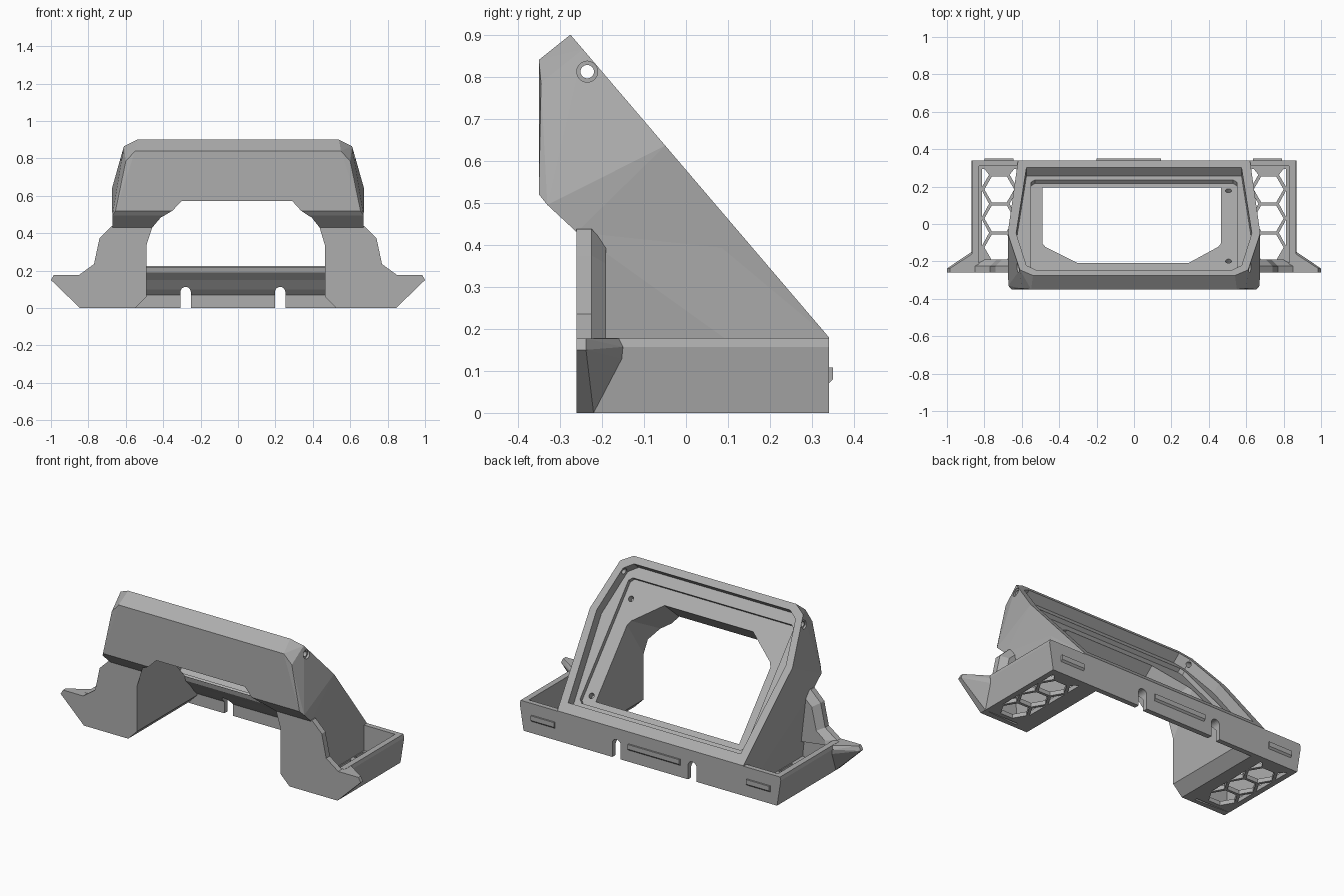
import bpy, bmesh, math
from mathutils import Vector

cube = bpy.data.objects.get("Cube")
if cube:
    bpy.data.objects.remove(cube, do_unlink=True)

grey = bpy.data.materials.new("plain grey")
grey.use_nodes = True
grey.diffuse_color = (0.42, 0.42, 0.42, 1)
grey.node_tree.nodes["Principled BSDF"].inputs["Base Color"].default_value = (0.42, 0.42, 0.42, 1)


def finish(name, bm):
    bmesh.ops.recalc_face_normals(bm, faces=bm.faces)
    mesh = bpy.data.meshes.new(name)
    bm.to_mesh(mesh)
    bm.free()
    mesh.materials.append(grey)
    obj = bpy.data.objects.new(name, mesh)
    bpy.context.collection.objects.link(obj)
    return obj


def hull(name, points):
    bm = bmesh.new()
    for p in points:
        bm.verts.new(p)
    res = bmesh.ops.convex_hull(bm, input=bm.verts)
    loose = [v for v in bm.verts if not v.link_faces]
    bmesh.ops.delete(bm, geom=loose, context='VERTS')
    bmesh.ops.dissolve_limit(bm, angle_limit=0.01, verts=bm.verts, edges=bm.edges)
    return finish(name, bm)


def loft(name, rings):
    bm = bmesh.new()
    loops = [[bm.verts.new(p) for p in ring] for ring in rings]
    for a, b in zip(loops, loops[1:]):
        for i in range(len(a)):
            j = (i + 1) % len(a)
            bm.faces.new((a[i], a[j], b[j], b[i]))
    bm.faces.new(loops[0])
    bm.faces.new(loops[-1])
    return finish(name, bm)


def box(name, x, y, z):
    return hull(name, [(a, b, c) for a in x for b in y for c in z])


def cylinder(name, start, end, radius, sides=24):
    start, end = Vector(start), Vector(end)
    turn = (end - start).to_track_quat('Z', 'Y')
    ring = [turn @ Vector((radius * math.cos(math.tau * i / sides),
                           radius * math.sin(math.tau * i / sides), 0)) for i in range(sides)]
    return loft(name, [[start + p for p in ring], [end + p for p in ring]])


def combine(target, tool, operation='DIFFERENCE'):
    mod = target.modifiers.new("combine", 'BOOLEAN')
    mod.operation, mod.solver, mod.object = operation, 'EXACT', tool
    bpy.context.view_layer.objects.active = target
    bpy.ops.object.modifier_apply(modifier=mod.name)
    bpy.data.objects.remove(tool, do_unlink=True)


def both(points):
    return [(s * x, y, z) for s in (1, -1) for x, y, z in points]


def on_slope(u, v, depth):
    """Point on the sloped back: u across, v up the slope, depth inward."""
    return (u, 0.34 - 0.649 * v - 0.76 * depth, 0.18 + 0.76 * v - 0.649 * depth)


# Hood and lower body
body = hull("hood_body", both([
    (0.55, -0.35, 0.84), (0.60, -0.345, 0.785), (0.61, -0.245, 0.865), (0.54, -0.275, 0.90),
    (0.655, -0.35, 0.52), (0.672, -0.33, 0.495), (0.67, -0.26, 0.43),
    on_slope(0.675, 0.6, 0), (0.62, 0.34, 0.18)]))
combine(body, hull("lower_body", both([
    (0.67, -0.26, 0.43), (0.62, -0.26, 0), (0.62, 0.34, 0), (0.62, 0.34, 0.18),
    (0.665, -0.05, 0.6)])), 'UNION')

# Stepped recess inside the sloped rim
rim = [(0.575, 0.06), (0.63, 0.6), (0.575, 0.865), (0.52, 0.905)]
combine(body, hull("rim_recess", [on_slope(s * u, v, d) for s in (1, -1)
                                  for u, v in rim for d in (-0.1, 0.06)]))
corners = [(0.55, 0.11), (0.53, 0.09), (0.55, 0.82), (0.53, 0.84)]
combine(body, hull("plate_recess", [on_slope(s * u, v, d) for s in (1, -1)
                                    for u, v in corners for d in (0, 0.085)]))

# Window running square to the slope, out through the front
def window(depth, shoulder):
    return [on_slope(u, v, depth) for u, v in
            [(-0.49, 0.125), (0.465, 0.125), (0.465, shoulder), (0.29, 0.747),
             (-0.30, 0.747), (-0.49, shoulder)]]

combine(body, hull("window_cut", window(0.03, 0.60) + window(0.7, 0.41)))

# Space between the legs, under the back bar
under = [(0.31, -0.1), (0.31, 0.07), (0.28, 0.10), (0.24, 0.15), (0.20, 0.19),
         (0.194, 0.22), (-0.25, -0.1)]
combine(body, loft("leg_gap", [[(x, y, z) for y, z in under] for x in (-0.49, 0.465)]))
foot = [(-0.56, -0.01), (-0.49, 0.06), (0.465, 0.06), (0.535, -0.01)]
combine(body, loft("foot_chamfer", [[(x, y, z) for x, z in foot] for y in (-0.4, 0.31)]))

# Round-topped cable notches
for x in (-0.28, 0.225):
    combine(body, box("notch", (x - 0.028, x + 0.028), (0.25, 0.4), (-0.1, 0.085)))
    combine(body, cylinder("notch_top", (x, 0.25, 0.085), (x, 0.4, 0.085), 0.028))

# Screw holes in the plate and pivot holes in the cheeks
for v in (0.15, 0.73):
    combine(body, cylinder("screw_hole", on_slope(0.505, v, 0.05), on_slope(0.505, v, 0.12), 0.016))
combine(body, cylinder("pivot_hole", (-0.8, -0.235, 0.812), (0.8, -0.235, 0.812), 0.016))
for s in (1, -1):
    combine(body, cylinder("pivot_sink", (s * 0.612, -0.235, 0.812), (s * 0.8, -0.235, 0.812), 0.025))

for side, s in (("left", 1), ("right", -1)):
    # Side tray with flared lip
    section = [(0.58, 0), (0.845, 0), (0.845, 0.125), (0.87, 0.157), (0.865, 0.178), (0.58, 0.178)]
    tray = hull(side + "_tray", [(s * x, y, z) for x, z in section for y in (-0.22, 0.34)])

    # Front wing tapering back into the tray
    tip = [(0.58, 0), (0.845, 0), (1.0, 0.15), (0.985, 0.177), (0.58, 0.177)]
    wing = [(s * x, y, z) for x, z in tip for y in (-0.26, -0.238)]
    wing += [(s * x, y, z) for x, y, z in
             [(0.845, -0.22, 0), (0.845, -0.14, 0.125), (0.87, -0.15, 0.157), (0.865, -0.16, 0.177)]]
    combine(tray, hull("wing", wing), 'UNION')
    combine(tray, box("tray_pocket", (s * 0.5, s * 0.83), (-0.22, 0.31), (0.025, 0.4)))

    # Honeycomb floor
    r, h = 0.08, 0.069
    cells = []
    for y in (-0.125, 0.03, 0.185):
        cells.append([(0.72 + r * math.cos(k * math.pi / 3), y + r * math.sin(k * math.pi / 3))
                      for k in range(6)])
    for y in (-0.047, 0.108):
        cells.append([(0.775, y), (0.812, y + h), (0.812, y - h)])
        cells.append([(0.665, y), (0.628, y + h), (0.628, y - h)])
    cells.append([(0.775, 0.263), (0.80, 0.295), (0.812, 0.295), (0.812, 0.20)])
    cells.append([(0.665, 0.263), (0.64, 0.295), (0.628, 0.295), (0.628, 0.20)])
    for cell in cells:
        combine(tray, hull("cell", [(s * x, y, z) for x, y in cell for z in (-0.1, 0.1)]))

    # Upright ear with chamfered rear edge
    outer = [(0.58, 0.12), (0.86, 0.17), (0.85, 0.177), (0.77, 0.235), (0.74, 0.375),
             (0.675, 0.438), (0.58, 0.438)]
    inner = [(0.58, 0.12), (0.80, 0.15), (0.79, 0.177), (0.735, 0.22), (0.705, 0.355),
             (0.655, 0.40), (0.58, 0.40)]
    loft(side + "_ear", [[(s * x, y, z) for x, z in ring] for ring, y in
                         ((outer, -0.26), (outer, -0.225), (inner, -0.19))])

# Raised catches on the back wall
for name, a, b in (("middle", -0.2, 0.145), ("left", 0.635, 0.79), ("right", -0.80, -0.645)):
    hull(name + "_catch", [(x, y, z) for x in (a, b) for y, z in
                           ((0.335, 0.065), (0.35, 0.08), (0.35, 0.108), (0.335, 0.108))])
